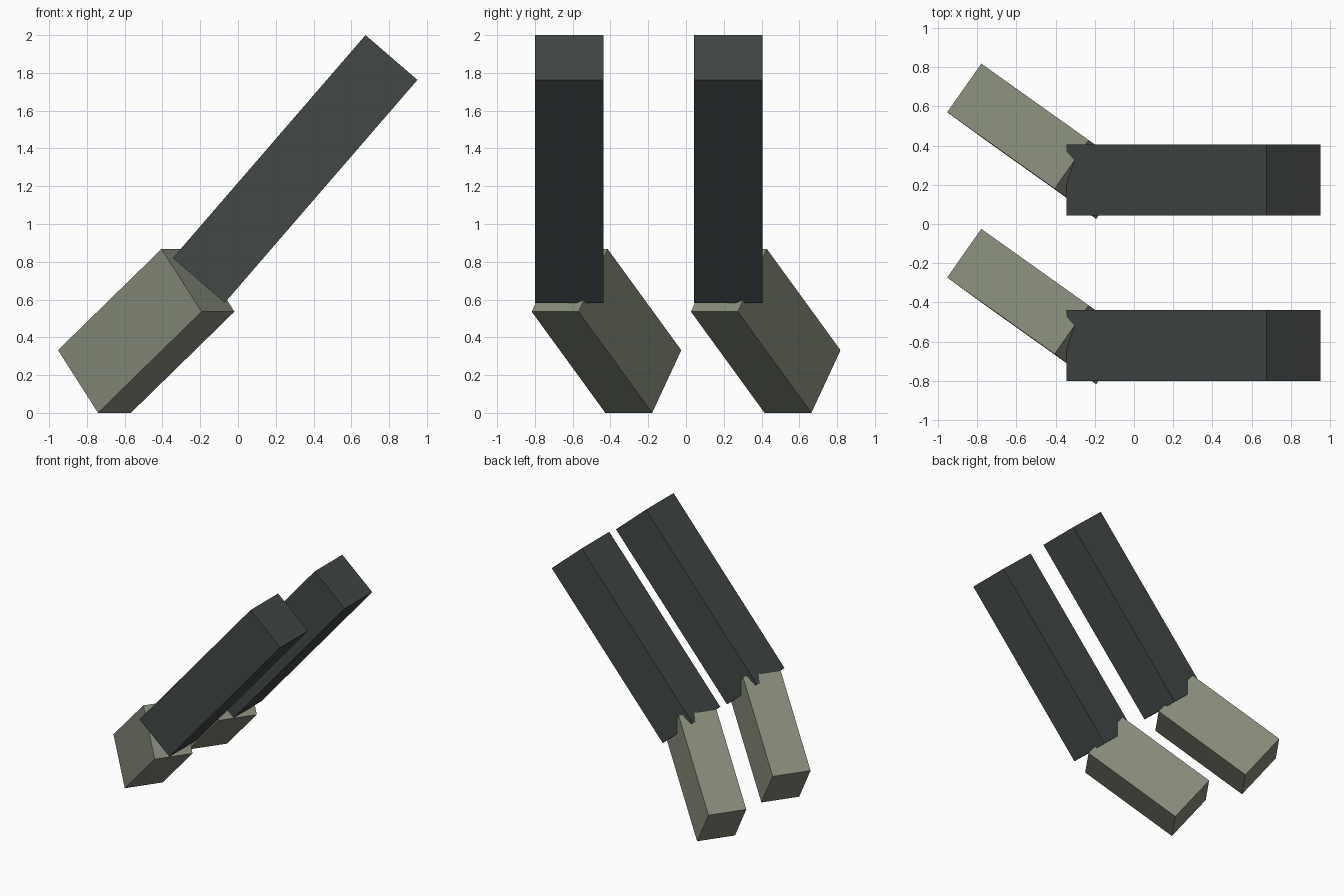
import bpy, bmesh
from mathutils import Matrix, Vector

if "Cube" in bpy.data.objects:
    bpy.data.objects.remove(bpy.data.objects["Cube"])


def material(name, color):
    mat = bpy.data.materials.new(name)
    mat.diffuse_color = (*color, 1)
    mat.use_nodes = True
    mat.node_tree.nodes["Principled BSDF"].inputs["Base Color"].default_value = mat.diffuse_color
    return mat


def box(name, corner, edges, mat):
    """Box spanned by three edge vectors from one corner."""
    a, b, c = (Vector(e) for e in edges)
    m = Matrix((a, b, c)).transposed().to_4x4()
    m.translation = Vector(corner) + (a + b + c) / 2
    bm = bmesh.new()
    bmesh.ops.create_cube(bm, size=1, matrix=m)
    bmesh.ops.recalc_face_normals(bm, faces=bm.faces)
    mesh = bpy.data.meshes.new(name)
    bm.to_mesh(mesh)
    bm.free()
    mesh.materials.append(mat)
    obj = bpy.data.objects.new(name, mesh)
    bpy.context.collection.objects.link(obj)
    return obj


dark = material("dark_grey", (0.055, 0.065, 0.062))
olive = material("olive_grey", (0.24, 0.26, 0.195))

for side, dy in (("front", 0.0), ("back", 0.843)):
    # long leaning bar
    box(f"{side}_long_bar", (-0.345, -0.80 + dy, 0.82),
        ((1.02, 0, 1.18), (0.275, 0, -0.237), (0, 0.362, 0)), dark)
    # short twisted block at its lower end
    box(f"{side}_short_block", (-0.953, -0.273 + dy, 0.332),
        ((0.174, 0.248, 0), (0.212, -0.154, -0.332), (0.548, -0.39, 0.536)), olive)
